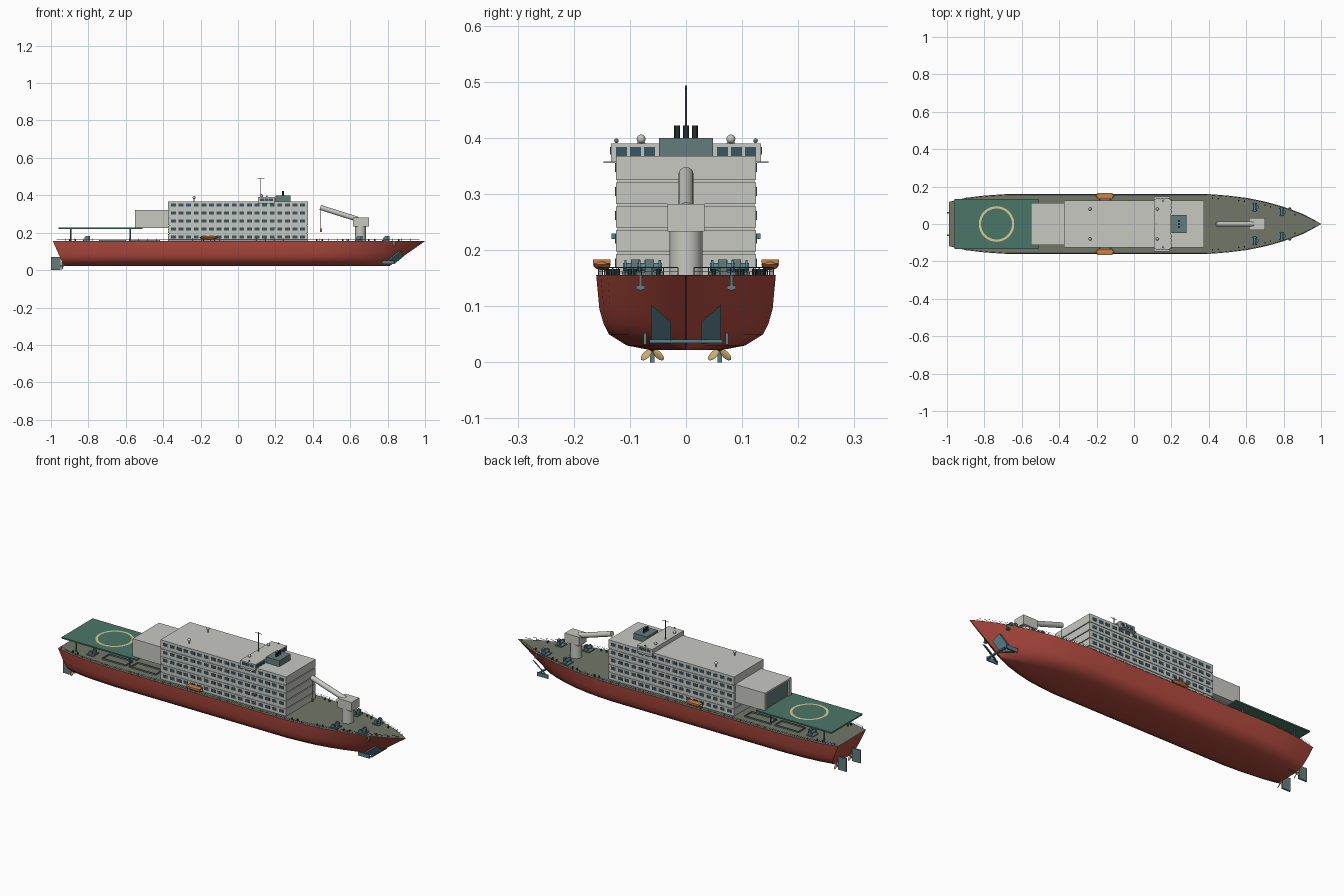
import bpy, bmesh, math
from mathutils import Vector, Matrix

if "Cube" in bpy.data.objects:
    bpy.data.objects.remove(bpy.data.objects["Cube"])

def mat(name, r, g, b):
    m = bpy.data.materials.new(name)
    m.diffuse_color = (r, g, b, 1)
    m.use_nodes = True
    m.node_tree.nodes["Principled BSDF"].inputs["Base Color"].default_value = m.diffuse_color
    return m

RED = mat("hull_red", .45, .07, .05)
OLIVE = mat("deck_olive", .17, .18, .14)
PALE = mat("house_pale", .58, .58, .54)
GREEN = mat("pad_green", .07, .18, .14)
TEAL = mat("steel_teal", .10, .22, .26)
SLATE = mat("slate", .13, .20, .20)
GLASS = mat("glass", .04, .09, .13)
DARK = mat("dark", .03, .05, .05)
ORANGE = mat("orange", .60, .22, .06)
BRASS = mat("brass", .60, .42, .16)
CREAM = mat("cream", .70, .60, .30)

def finish(name, bm, m, smooth=False):
    bmesh.ops.recalc_face_normals(bm, faces=bm.faces[:])
    me = bpy.data.meshes.new(name)
    bm.to_mesh(me)
    bm.free()
    me.materials.append(m)
    ob = bpy.data.objects.new(name, me)
    bpy.context.collection.objects.link(ob)
    if smooth:
        bpy.context.view_layer.objects.active = ob
        bpy.ops.object.select_all(action='DESELECT')
        ob.select_set(True)
        bpy.ops.object.shade_smooth_by_angle(angle=math.radians(35))
    return ob

def add_box(bm, x0, x1, y0, y1, z0, z1):
    M = Matrix.Translation(((x0+x1)/2, (y0+y1)/2, (z0+z1)/2)) @ Matrix.Diagonal((x1-x0, y1-y0, z1-z0, 1))
    bmesh.ops.create_cube(bm, size=1, matrix=M)

def add_tube(bm, a, b, r, n=8, r2=None):
    a, b = Vector(a), Vector(b)
    d = b - a
    M = Matrix.Translation((a+b)/2) @ d.to_track_quat('Z', 'Y').to_matrix().to_4x4()
    bmesh.ops.create_cone(bm, cap_ends=True, segments=n, radius1=r, radius2=r if r2 is None else r2, depth=d.length, matrix=M)

def add_ball(bm, c, s):
    bmesh.ops.create_uvsphere(bm, u_segments=16, v_segments=8, radius=1,
                              matrix=Matrix.Translation(c) @ Matrix.Diagonal((*s, 1)))

def boxes(name, m, items):
    bm = bmesh.new()
    for i in items:
        add_box(bm, *i)
    return finish(name, bm, m)

def tubes(name, m, items):
    bm = bmesh.new()
    for i in items:
        add_tube(bm, *i)
    return finish(name, bm, m, True)

def balls(name, m, items):
    bm = bmesh.new()
    for i in items:
        add_ball(bm, *i)
    return finish(name, bm, m, True)

SIDES = (-1, 1)

# Hull lofted from the deck plan and a bilge section
plan = [(-.99, .118), (-.9, .14), (-.8, .152), (-.68, .16), (-.3, .16), (.1, .16), (.4, .16), (.5, .152),
        (.6, .14), (.7, .12), (.8, .092), (.9, .055), (.96, .024), (1, .001)]
section = [(.022, .001), (.022, .40), (.030, .66), (.050, .86), (.070, .92), (.095, .965), (.155, 1)]

def half_beam(x):
    for (x0, y0), (x1, y1) in zip(plan, plan[1:]):
        if x0 <= x <= x1:
            return y0 + (y1-y0)*(x-x0)/(x1-x0)
    return 0

def hull_ring(bm, px, w):
    ring = []
    for s in SIDES:
        for z, f in (section[::-1] if s < 0 else section):
            t = (z-.022)/.133
            x = px - (.19*(1-t)*max(0, (px-.3)/.7) if px > 0 else .06*(1-t)*min(0, (px+.4)/.6))
            ring.append(bm.verts.new((x, s*w*f, z)))
    return ring

bm = bmesh.new()
rings = [hull_ring(bm, px, w) for px, w in plan]
for a, b in zip(rings, rings[1:]):
    for i in range(len(a)-1):
        bm.faces.new((a[i], a[i+1], b[i+1], b[i]))
bm.faces.new(rings[0])
bm.faces.new(rings[-1])
finish("hull", bm, RED, True)

# Main deck
bm = bmesh.new()
bm.faces.new([bm.verts.new((x, -y, .155)) for x, y in plan] + [bm.verts.new((x, y, .155)) for x, y in plan[::-1]])
bm.normal_update()
ext = bmesh.ops.extrude_face_region(bm, geom=bm.faces[:])
bmesh.ops.translate(bm, verts=[v for v in ext['geom'] if isinstance(v, bmesh.types.BMVert)], vec=(0, 0, .001))
finish("main_deck", bm, OLIVE)

# Deck railing
posts = []
for s in SIDES:
    pts = [(-.97+.0485*i, s*(half_beam(-.97+.0485*i)-.004)) for i in range(41)]
    posts += [((x, y, .155), (x, y, .169), .0009, 4) for x, y in pts]
    for z in (.162, .169):
        posts += [((*a, z), (*b, z), .0005, 4) for a, b in zip(pts, pts[1:])]
tubes("deck_railing", SLATE, posts)

# Accommodation block: five tiers separated by recessed joints
tiers = [.155 + .0425*i for i in range(5)]
boxes("house_tiers", PALE, [(-.375, .375, -.125, .125, z, z+.038) for z in tiers] +
      [(-.37, .37, -.122, .122, z+.037, z+.0435) for z in tiers[:-1]])
boxes("roof", PALE, [(-.375, .375, -.125, .125, .363, .368)])
boxes("house_windows", GLASS, [(x-.013, x+.013, s*.1255-.001, s*.1255+.001, z+.014, z+.03)
      for z in tiers for s in SIDES for x in [-.345+.0406*i for i in range(18)]])

# Bridge with wings, windows and lights
boxes("bridge", PALE, [(.107, .198, -.134, .134, .357, .39), (.107, .19, -.147, .147, .355, .358)])
boxes("bridge_windows", GLASS, [(.197, .2, s*y-.0095, s*y+.0095, .368, .384) for s in SIDES for y in (.065, .09, .115)] +
      [(x-.01, x+.01, s*.1345-.001, s*.1345+.001, .37, .384) for s in SIDES for x in (.128, .152, .177)])
balls("radomes", PALE, [((x, s*.08, .398 if x > 0 else .388), (.008,)*3) for s in SIDES for x in (.125, -.235)])
tubes("radome_stands", PALE, [((x, s*.08, .365), (x, s*.08, .392 if x > 0 else .383), .003) for s in SIDES for x in (.125, -.235)])
balls("wing_lights", TEAL, [((.155, s*.124, .395), (.004,)*3) for s in SIDES])
boxes("side_lights", TEAL, [(.19, .2, s*.129-.004, s*.129+.004, .22, .23) for s in SIDES])

# Funnel, exhausts and mast
boxes("funnel", SLATE, [(.2, .28, -.048, .048, .366, .40)])
tubes("exhausts", DARK, [((.24, y, .398), (.24, y, .422), .005, 10) for y in (-.016, 0, .016)])
tubes("mast", SLATE, [((.122, 0, .388), (.122, 0, .493), .0018), ((.103, 0, .488), (.142, 0, .488), .0012)])

# Hangar with recessed door
boxes("hangar", PALE, [(-.54, -.37, -.112, .112, .226, .322), (-.55, -.54, -.112, .112, .312, .322),
      (-.55, -.54, -.112, -.095, .226, .312), (-.55, -.54, .095, .112, .226, .312)])
boxes("hangar_door", SLATE, [(-.542, -.54, -.095, .095, .228, .312)])

# Landing pad, legs and marking ring
boxes("landing_pad", GREEN, [(-.96, -.51, -.133, .133, .221, .228)])
tubes("pad_legs", SLATE, [((x, s*.1, .155), (x, s*.1, .222), .004) for x in (-.895, -.575) for s in SIDES])
bm = bmesh.new()
loops = [[bm.verts.new((-.735+r*math.cos(i*math.pi/24), r*math.sin(i*math.pi/24), .2288)) for i in range(48)] for r in (.083, .095)]
for i in range(48):
    j = (i+1) % 48
    bm.faces.new((loops[0][i], loops[1][i], loops[1][j], loops[0][j]))
finish("pad_ring", bm, CREAM)

# Aft deck hatch frames
frames = []
for s in SIDES:
    for x0, x1 in ((-.74, -.6), (-.57, -.42)):
        for y in (.04, .1):
            frames.append((x0, x1, s*y-.002, s*y+.002, .155, .163))
        for x in (x0, x1):
            frames.append((x-.002, x+.002, min(s*.04, s*.1), max(s*.04, s*.1), .155, .163))
boxes("hatch_frames", SLATE, frames)

# Lifeboats and davits
balls("lifeboats", ORANGE, [((-.155, s*.15, .174), (.05, .0155, .0095)) for s in SIDES])
boxes("lifeboat_rims", ORANGE, [(-.195, -.115, s*.15-.0155, s*.15+.0155, .176, .183) for s in SIDES])
tubes("davits", SLATE, [((x, s*.128, .155), (x, s*.15, .17), .002) for x in (-.185, -.125) for s in SIDES])

# Mooring winches: drum, flanges and bed
spots = [(x, s*y) for x, y in ((.645, .09), (.79, .065), (-.81, .08)) for s in SIDES]
boxes("winch_beds", SLATE, [(x-.02, x+.02, y-.024, y+.024, .155, .161) for x, y in spots] +
      [(x+.006, x+.02, y-.008, y+.008, .16, .183) for x, y in spots])
tubes("winch_drums", TEAL, [((x, y-.022, .17), (x, y+.022, .17), .007, 12) for x, y in spots] +
      [((x, y+d-.002, .17), (x, y+d+.002, .17), .012, 12) for x, y in spots for d in (-.018, .018)])
tubes("bollards", DARK, [((x, s*(half_beam(x)-.02), .155), (x, s*(half_beam(x)-.02), .166), .004)
      for x in (.42, .45, .56, .59, .7, .73, .86, -.9, -.87) for s in SIDES])

# Deck crane
tubes("crane_pedestal", PALE, [((.655, 0, .155), (.655, 0, .235), .029, 24)])
boxes("crane_cab", PALE, [(.615, .70, -.033, .033, .233, .282)])
tubes("crane_boom", PALE, [((.64, 0, .272), (.44, 0, .335), .0135, 16)])
tubes("crane_wire", DARK, [((.443, 0, .333), (.443, 0, .22), .001, 6)])
boxes("crane_hook", ORANGE, [(.438, .448, -.004, .004, .205, .222)])

# Bow reinforcement plates, cross bar and anchors
bm = bmesh.new()
for s in SIDES:
    outline = [(.872, .062, .102), (.79, .062, .036), (.835, .027, .033), (.885, .027, .072)]
    f = [bm.verts.new((x, s*y, z)) for x, y, z in outline]
    b = [bm.verts.new((x-.012, s*y, z)) for x, y, z in outline]
    bm.faces.new(f)
    bm.faces.new(b[::-1])
    for i in range(4):
        bm.faces.new((f[i], f[i-1], b[i-1], b[i]))
finish("bow_plates", bm, TEAL)
boxes("bow_frame", TEAL, [(.832, .842, -.065, .065, .034, .041)] +
      [(.77, .835, s*.073-.003, s*.073+.003, .032, .052) for s in SIDES])
boxes("anchors", SLATE, [(.83, .842, s*.081-.003, s*.081+.003, .128, .156) for s in SIDES] +
      [(.825, .84, s*.081-.008, s*.081+.008, .13, .137) for s in SIDES])

# Rudders, shafts and four-bladed propellers
boxes("rudders", SLATE, [(-1, -.95, s*.06-.004, s*.06+.004, 0, .07) for s in SIDES])
tubes("prop_shafts", SLATE, [((-.945, s*.06, .024), (-.85, s*.06, .028), .004) for s in SIDES])
bm = bmesh.new()
for s in SIDES:
    for k in range(4):
        M = (Matrix.Translation((-.94, s*.06, .024)) @ Matrix.Rotation(math.pi*(k/2+.25), 4, 'X') @
             Matrix.Translation((0, 0, .015)) @ Matrix.Rotation(.5, 4, 'Z') @ Matrix.Diagonal((.002, .007, .013, 1)))
        bmesh.ops.create_uvsphere(bm, u_segments=12, v_segments=6, radius=1, matrix=M)
    add_ball(bm, (-.942, s*.06, .024), (.008, .005, .005))
finish("propellers", bm, BRASS, True)
